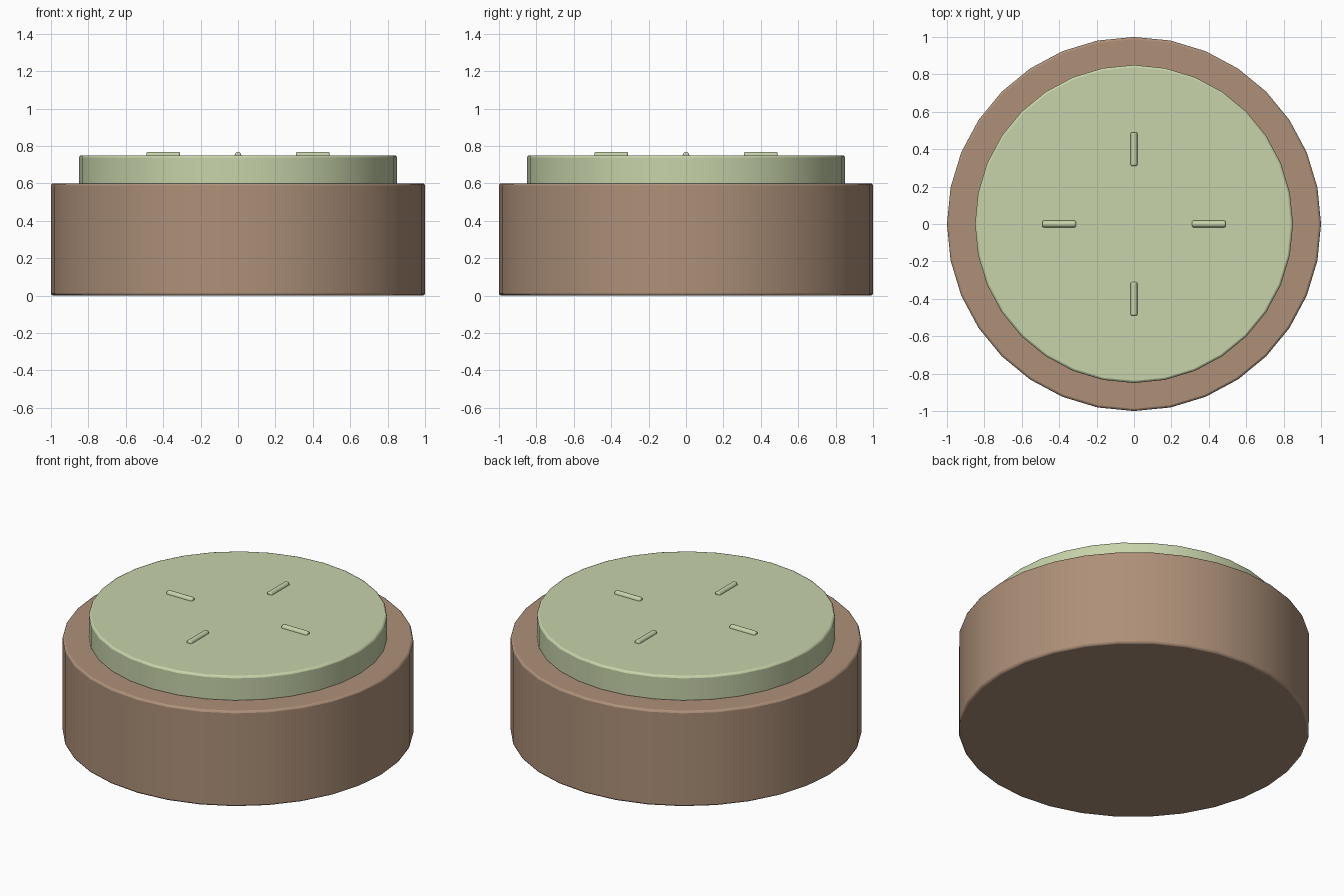
import bpy
import math

cube = bpy.data.objects.get("Cube")
if cube:
    bpy.data.objects.remove(cube, do_unlink=True)


def material(name, rgb):
    mat = bpy.data.materials.new(name)
    mat.use_nodes = True
    mat.diffuse_color = (*rgb, 1)
    mat.node_tree.nodes["Principled BSDF"].inputs["Base Color"].default_value = (*rgb, 1)
    return mat


brown = material("warm brown", (0.42, 0.28, 0.19))
green = material("pale green", (0.57, 0.65, 0.40))


def finish(name, mat, bevel):
    """Name, colour, round the rims and smooth the active object."""
    obj = bpy.context.object
    obj.name = obj.data.name = name
    obj.data.materials.append(mat)
    mod = obj.modifiers.new("rounded rim", 'BEVEL')
    mod.width = bevel
    mod.segments = 2
    mod.limit_method = 'ANGLE'
    mod.angle_limit = math.radians(40)
    bpy.ops.object.shade_smooth_by_angle(angle=math.radians(35))
    return obj


def disc(name, radius, bottom, top, mat):
    bpy.ops.mesh.primitive_cylinder_add(vertices=32, radius=radius, depth=top - bottom,
                                        location=(0, 0, (bottom + top) / 2))
    return finish(name, mat, 0.012)


# Wide base and the raised disc on it
disc("base", 1.0, 0, 0.6, brown)
disc("raised_disc", 0.85, 0.59, 0.75, green)

# Four small rounded ridges pointing outward, half sunk in the top
for i, side in enumerate(("left", "back", "right", "front")):
    angle = i * math.pi / 2
    bpy.ops.mesh.primitive_cylinder_add(
        vertices=12, radius=0.018, depth=0.18,
        location=(0.4 * math.cos(angle), 0.4 * math.sin(angle), 0.75),
        rotation=(0, math.pi / 2, angle))
    finish("ridge_" + side, green, 0.007)
